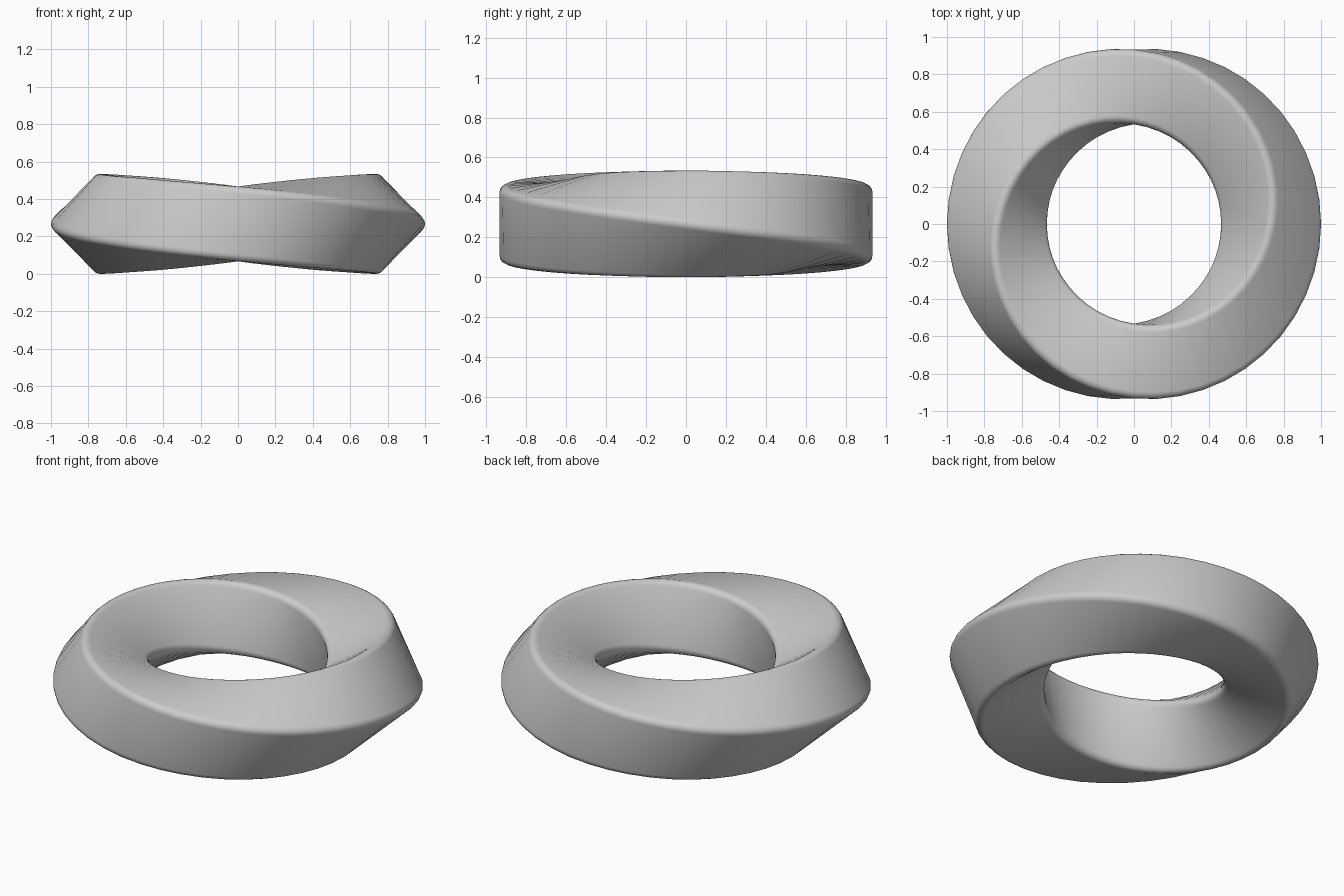
import bpy
import bmesh
from math import cos, sin, pi, radians
from mathutils import Vector

cube = bpy.data.objects.get("Cube")
if cube:
    bpy.data.objects.remove(cube, do_unlink=True)

RING_RADIUS = 0.733    # centre line of the ring
HALF_SIDE = 0.2        # half the width of the square section
ROUNDING = 0.038       # radius of the rounded edges
MID_HEIGHT = 0.267
RING_STEPS = 48
CORNER_STEPS = 4


def rounded_square():
    """Square cross-section, standing on a corner, with rounded edges."""
    points = []
    inset = (HALF_SIDE - ROUNDING) * 2 ** 0.5
    for side in range(4):
        corner = side * pi / 2
        for i in range(CORNER_STEPS + 1):
            a = corner - pi / 4 + (pi / 2) * i / CORNER_STEPS
            points.append(Vector((inset * cos(corner) + ROUNDING * cos(a),
                                  inset * sin(corner) + ROUNDING * sin(a))))
    return points


# Sweep the section round the ring, giving it half a turn in all
section = rounded_square()
count = len(section)
bm = bmesh.new()
rings = []
for step in range(RING_STEPS):
    theta = 2 * pi * step / RING_STEPS
    c, s = cos(-theta / 2), sin(-theta / 2)
    ring = []
    for p in section:
        r = RING_RADIUS + p.x * c - p.y * s
        z = MID_HEIGHT + p.x * s + p.y * c
        ring.append(bm.verts.new((r * cos(theta), r * sin(theta), z)))
    rings.append(ring)

# The last ring meets the first one half a turn round
rings.append([rings[0][(i + count // 2) % count] for i in range(count)])
for a, b in zip(rings, rings[1:]):
    for i in range(count):
        j = (i + 1) % count
        bm.faces.new((a[i], b[i], b[j], a[j]))
bmesh.ops.recalc_face_normals(bm, faces=bm.faces)

mesh = bpy.data.meshes.new("twisted_ring")
bm.to_mesh(mesh)
bm.free()
ring_object = bpy.data.objects.new("twisted_ring", mesh)
bpy.context.collection.objects.link(ring_object)

# Plain grey surface
grey = bpy.data.materials.new("plain_grey")
grey.use_nodes = True
colour = (0.6, 0.6, 0.6, 1.0)
grey.diffuse_color = colour
grey.node_tree.nodes["Principled BSDF"].inputs["Base Color"].default_value = colour
mesh.materials.append(grey)

# Smooth shading
bpy.ops.object.select_all(action="DESELECT")
ring_object.select_set(True)
bpy.context.view_layer.objects.active = ring_object
bpy.ops.object.shade_smooth_by_angle(angle=radians(40))
